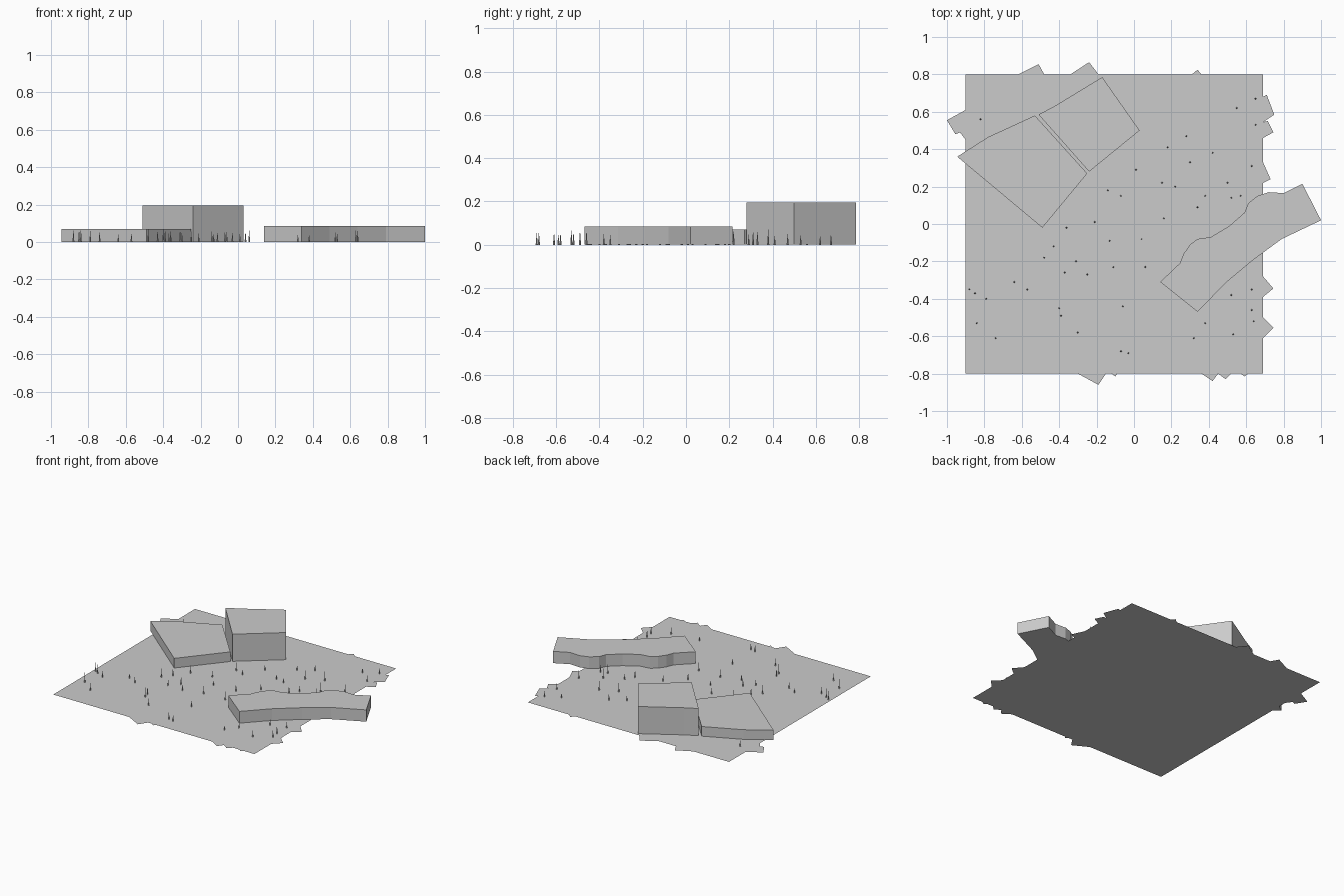
import bpy, bmesh, random

random.seed(4)


def finish(name, bm):
    mesh = bpy.data.meshes.new(name)
    bm.to_mesh(mesh)
    bm.free()
    obj = bpy.data.objects.new(name, mesh)
    bpy.context.collection.objects.link(obj)
    return obj


def slab(name, outline, height=0.0, base=0.0):
    """Flat outline, extruded to a closed block when a height is given."""
    bm = bmesh.new()
    face = bm.faces.new([bm.verts.new((x, y, base)) for x, y in outline])
    face.normal_update()
    if face.normal.z < 0:
        face.normal_flip()
    if height:
        ext = bmesh.ops.extrude_face_region(bm, geom=[face], use_keep_orig=True)
        verts = [v for v in ext["geom"] if isinstance(v, bmesh.types.BMVert)]
        bmesh.ops.translate(bm, verts=verts, vec=(0, 0, height - base))
        bmesh.ops.recalc_face_normals(bm, faces=bm.faces)
    return finish(name, bm)


# Ground sheet: a square plot with ragged teeth, one edge at a time
back = [(-.9, .8), (-.62, .8), (-.51, .855), (-.48, .8), (-.34, .8),
        (-.24, .865), (-.19, .8), (.31, .8), (.34, .825), (.36, .8)]
right = [(.69, .8), (.69, .68), (.71, .69), (.75, .585), (.69, .545),
         (.715, .55), (.745, .49), (.69, .46), (.69, .33), (.73, .24),
         (.69, .22), (.69, -.28), (.745, -.345), (.69, -.39), (.69, -.5),
         (.745, -.555), (.69, -.61)]
front = [(.69, -.8), (.61, -.8), (.59, -.815), (.57, -.8), (.52, -.8),
         (.49, -.83), (.45, -.8), (.42, -.84), (.36, -.8), (-.09, -.8),
         (-.1, -.815), (-.12, -.8), (-.15, -.8), (-.19, -.86), (-.3, -.8)]
left = [(-.9, -.8), (-.9, .45), (-.93, .49), (-.955, .48), (-1, .555), (-.9, .61)]
slab("ground", back + right + front + left)

# Buildings
slab("low_building", [(-.945, .36), (-.49, -.02), (-.25, .27), (-.53, .58),
                      (-.78, .465)], 0.07, 0.001)
slab("tall_building", [(-.51, .585), (-.24, .28), (.03, .5), (-.17, .785),
                       (-.425, .63)], 0.195, 0.001)
slab("curved_building",
     [(.14, -.31), (.34, -.47), (.49, -.315), (.64, -.19), (.79, -.08), (1, .02),
      (.9, .215), (.8, .165), (.72, .17), (.66, .15), (.61, .11), (.59, .06),
      (.51, -.01), (.41, -.07), (.34, -.08), (.3, -.11), (.265, -.16),
      (.245, -.21)], 0.085, 0.001)

# Grass spikes scattered over the open ground
spots = [(-.82, .56), (.55, .62), (.65, .67), (.65, .53), (.18, .41), (.28, .47),
         (.42, .38), (.3, .33), (.63, .31), (.01, .29), (-.14, .18), (-.07, .15),
         (.22, .2), (.15, .22), (.38, .15), (.5, .22), (.52, .14), (.57, .15),
         (.34, .09), (-.21, .01), (.16, .03), (-.36, -.02), (-.43, -.12),
         (-.48, -.18), (-.31, -.2), (-.13, -.09), (.04, -.08), (.06, -.23),
         (-.11, -.23), (-.37, -.26), (-.25, -.27), (-.64, -.31), (-.88, -.35),
         (-.85, -.37), (-.79, -.4), (-.57, -.35), (-.84, -.53), (-.74, -.61),
         (-.4, -.45), (-.39, -.49), (-.3, -.58), (-.06, -.44), (-.07, -.68),
         (-.03, -.69), (.63, -.35), (.52, -.38), (.63, -.46), (.38, -.53),
         (.32, -.61), (.64, -.52), (.53, -.59)]
bm = bmesh.new()
for x, y in spots:
    h = random.uniform(0.04, 0.075)
    cone = bmesh.ops.create_cone(bm, cap_ends=True, segments=4,
                                 radius1=0.005, radius2=0, depth=h)
    bmesh.ops.translate(bm, verts=cone["verts"], vec=(x, y, h / 2))
finish("grass_spikes", bm)
